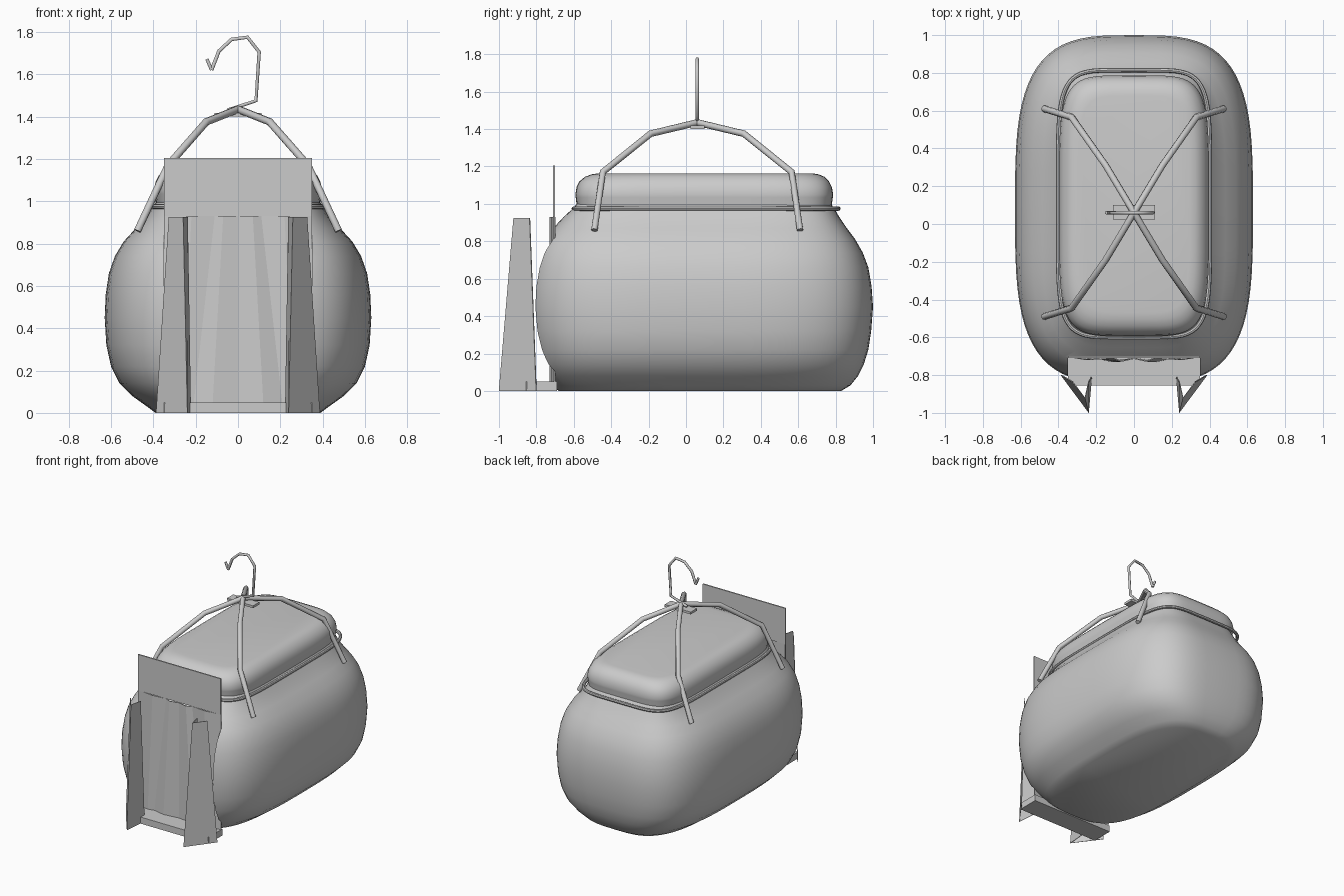
import bpy, bmesh, math
from mathutils import Vector

if "Cube" in bpy.data.objects:
    bpy.data.objects.remove(bpy.data.objects["Cube"])

mat = bpy.data.materials.new("plain grey")
mat.diffuse_color = (0.6, 0.6, 0.6, 1)
mat.use_nodes = True
mat.node_tree.nodes["Principled BSDF"].inputs["Base Color"].default_value = mat.diffuse_color


def make(name, verts, faces, smooth=None):
    me = bpy.data.meshes.new(name)
    me.from_pydata([tuple(v) for v in verts], [], faces)
    bm = bmesh.new()
    bm.from_mesh(me)
    bmesh.ops.recalc_face_normals(bm, faces=bm.faces)
    bm.to_mesh(me)
    bm.free()
    ob = bpy.data.objects.new(name, me)
    bpy.context.collection.objects.link(ob)
    me.materials.append(mat)
    return ob


def smooth(ob, deg=40):
    bpy.ops.object.select_all(action='DESELECT')
    ob.select_set(True)
    bpy.context.view_layer.objects.active = ob
    bpy.ops.object.shade_smooth_by_angle(angle=math.radians(deg))


def box(name, x0, x1, y0, y1, z0, z1):
    v = [(x, y, z) for x in (x0, x1) for y in (y0, y1) for z in (z0, z1)]
    f = [(0, 1, 3, 2), (4, 6, 7, 5), (0, 4, 5, 1), (2, 3, 7, 6), (0, 2, 6, 4), (1, 5, 7, 3)]
    return make(name, v, f)


def outline(hx, y0, y1, power, n=72):
    """Rounded-rectangle ring (superellipse)."""
    cy, hy = (y0 + y1) / 2, (y1 - y0) / 2
    pts = []
    for i in range(n):
        a = 2 * math.pi * i / n
        c, s = math.cos(a), math.sin(a)
        pts.append((hx * math.copysign(abs(c) ** (2 / power), c),
                    cy + hy * math.copysign(abs(s) ** (2 / power), s)))
    return pts


def loft(name, rows, n=72):
    """Rows of (z, half width, front y, back y, squareness), capped at both ends."""
    verts = [(x, y, r[0]) for r in rows for x, y in outline(*r[1:], n)]
    faces = [(k * n + i, k * n + (i + 1) % n, (k + 1) * n + (i + 1) % n, (k + 1) * n + i)
             for k in range(len(rows) - 1) for i in range(n)]
    faces += [list(range(n))[::-1], [(len(rows) - 1) * n + i for i in range(n)]]
    return make(name, verts, faces)


def tube(name, pts, r, sides=6, closed=False):
    cu = bpy.data.curves.new(name, 'CURVE')
    cu.dimensions = '3D'
    sp = cu.splines.new('POLY')
    sp.points.add(len(pts) - 1)
    for p, q in zip(sp.points, pts):
        p.co = (*q, 1)
    sp.use_cyclic_u = closed
    cu.bevel_depth = r
    cu.bevel_resolution = max(0, sides // 2 - 2)
    cu.use_fill_caps = True
    cu.materials.append(mat)
    ob = bpy.data.objects.new(name, cu)
    bpy.context.collection.objects.link(ob)
    bpy.ops.object.select_all(action='DESELECT')
    ob.select_set(True)
    bpy.context.view_layer.objects.active = ob
    bpy.ops.object.convert(target='MESH')
    return bpy.context.object


# Puffy body
body = loft("body", [
    (0.00, 0.39, -0.68, 0.83, 3.2), (0.03, 0.43, -0.72, 0.88, 3.2),
    (0.08, 0.50, -0.76, 0.92, 3.3), (0.14, 0.56, -0.79, 0.95, 3.4),
    (0.22, 0.60, -0.815, 0.975, 3.4), (0.32, 0.622, -0.835, 0.99, 3.4),
    (0.45, 0.63, -0.845, 1.00, 3.4), (0.56, 0.625, -0.84, 0.992, 3.4),
    (0.66, 0.61, -0.825, 0.975, 3.4), (0.74, 0.582, -0.80, 0.945, 3.5),
    (0.81, 0.54, -0.765, 0.905, 3.6), (0.87, 0.485, -0.71, 0.86, 3.8),
    (0.93, 0.43, -0.655, 0.82, 4.2), (0.98, 0.40, -0.60, 0.79, 4.6),
    (1.00, 0.385, -0.585, 0.775, 5)])

# Doorway recess cut in the front
cutter = box("doorway_cutter", -0.35, 0.35, -1.2, -0.70, -0.1, 0.93)
cutter.hide_render = True
cutter.hide_set(True)
mod = body.modifiers.new("doorway", 'BOOLEAN')
mod.operation = 'DIFFERENCE'
mod.solver = 'EXACT'
mod.object = cutter
bpy.context.view_layer.objects.active = body
bpy.ops.object.modifier_apply(modifier="doorway")
bpy.data.objects.remove(cutter)
smooth(body)

# Rounded lid on top
lid = loft("lid", [
    (0.96, 0.385, -0.58, 0.775, 5), (1.035, 0.395, -0.59, 0.785, 5),
    (1.05, 0.397, -0.592, 0.787, 5), (1.09, 0.39, -0.585, 0.78, 5),
    (1.12, 0.375, -0.57, 0.765, 5), (1.145, 0.35, -0.54, 0.74, 5),
    (1.158, 0.325, -0.505, 0.71, 5), (1.163, 0.295, -0.47, 0.68, 5)])
smooth(lid)

# Cord round the neck of the lid
cord = tube("neck_cord", [(x, y, 0.975) for x, y in outline(0.402, -0.60, 0.815, 5.5, 64)],
            0.012, 8, True)
smooth(cord)

# Four bent carrying poles meeting above the lid
for sx in (-1, 1):
    for label, sy in (("front", -1), ("back", 1)):
        pts = [(sx * x, 0.06 + sy * d, z) for x, d, z in
               ((0.475, 0.55, 0.86), (0.33, 0.505, 1.17), (0.15, 0.25, 1.375), (0, 0, 1.435))]
        tube(f"{label}_pole_{'left' if sx < 0 else 'right'}", pts, 0.018, 8)

# Hanging hook with its barb, and the small plate under it
tube("hook", [(-0.05, 0.06, 1.43), (0.085, 0.06, 1.475), (0.10, 0.06, 1.705), (0.045, 0.06, 1.775),
              (-0.03, 0.06, 1.765), (-0.09, 0.06, 1.71), (-0.125, 0.06, 1.62)], 0.010, 6)
tube("hook_barb", [(-0.125, 0.06, 1.62), (-0.147, 0.06, 1.672)], 0.009, 6)
box("hook_plate", -0.11, 0.11, 0.025, 0.10, 1.40, 1.418)

# Sign board and doorstep
box("sign_board", -0.35, 0.35, -0.71, -0.70, 0.93, 1.205)
box("doorstep", -0.35, 0.35, -0.855, -0.69, 0.0, 0.05)

# Pleated cloth in the doorway: pleats fan out toward the bottom
top = [0, 0.07, 0.11, 0.22, 0.35]
bottom = [0, 0.12, 0.21, 0.26, 0.35]
depth = [-0.715, -0.73, -0.71, -0.72, -0.705]
cols = [(-t, -b, d) for t, b, d in list(zip(top, bottom, depth))[:0:-1]]
cols += list(zip(top, bottom, depth))
verts = [p for t, b, d in cols for p in ((b, d, 0.04), (t, d, 0.93))]
cloth = make("pleated_cloth", verts, [(2 * i, 2 * i + 2, 2 * i + 3, 2 * i + 1)
                                      for i in range(len(cols) - 1)])
cloth.modifiers.new("thickness", 'SOLIDIFY').thickness = 0.006

# Folded door flaps, each a tapered V-shaped sheet
for side, s in (("left", -1), ("right", 1)):
    verts = [(s * x, y, z) for x, y, z in (
        (0.385, -0.80, 0), (0.24, -0.998, 0), (0.225, -0.81, 0),
        (0.325, -0.835, 0.925), (0.26, -0.92, 0.925), (0.24, -0.835, 0.925))]
    flap = make(f"door_flap_{side}", verts, [(0, 1, 4, 3), (1, 2, 5, 4)])
    mod = flap.modifiers.new("thickness", 'SOLIDIFY')
    mod.thickness = 0.006
    mod.offset = 0
